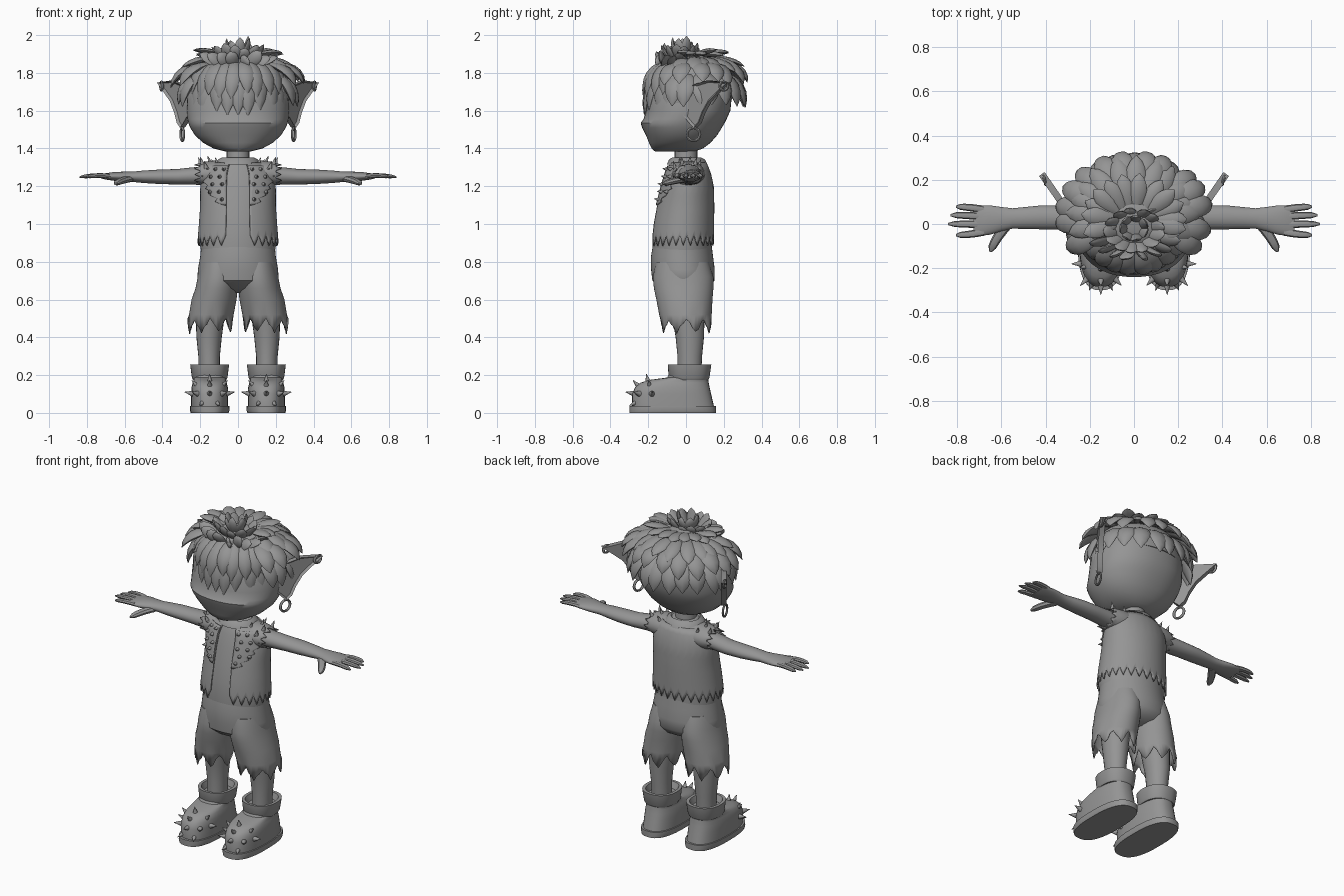
import bpy, bmesh, math, random
from math import cos, sin, pi, radians
from mathutils import Vector as V

random.seed(4)
if "Cube" in bpy.data.objects:
    bpy.data.objects.remove(bpy.data.objects["Cube"])

clay = bpy.data.materials.new("plain grey")
clay.use_nodes = True
GREY = (0.3, 0.3, 0.3, 1)
clay.diffuse_color = GREY
clay.node_tree.nodes["Principled BSDF"].inputs["Base Color"].default_value = GREY
parts = []


def make(name, bm, mirror=False, solid=0):
    bmesh.ops.recalc_face_normals(bm, faces=bm.faces)
    mesh = bpy.data.meshes.new(name)
    bm.to_mesh(mesh)
    bm.free()
    mesh.materials.append(clay)
    ob = bpy.data.objects.new(name, mesh)
    bpy.context.collection.objects.link(ob)
    if solid:
        ob.modifiers.new("thickness", 'SOLIDIFY').thickness = solid
    if mirror:
        ob.modifiers.new("mirror", 'MIRROR').use_mirror_merge = False
    parts.append(ob)


def loft(bm, rings, closed=True, cap0=True, cap1=True):
    rows = [[bm.verts.new(p) for p in r] for r in rings]
    n = len(rows[0])
    for a, b in zip(rows, rows[1:]):
        for i in range(n if closed else n - 1):
            j = (i + 1) % n
            bm.faces.new((a[i], a[j], b[j], b[i]))
    if cap0:
        bm.faces.new(rows[0])
    if cap1:
        bm.faces.new(rows[-1])


def oval(z, cx, y0, y1, rx, n=48, p=2.0):
    """Horizontal superellipse from y0 to y1."""
    def s(v):
        return math.copysign(abs(v) ** (2 / p), v)
    angles = [2 * pi * i / n for i in range(n)]
    return [V((cx + rx * s(cos(a)), (y0 + y1) / 2 + (y1 - y0) / 2 * s(sin(a)), z)) for a in angles]


def cross(x, cy, cz, ry, rz, n=24):
    """Upright ellipse across the arm."""
    return [V((x, cy + ry * cos(2 * pi * i / n), cz + rz * sin(2 * pi * i / n))) for i in range(n)]


def zigzag(i, period):
    return abs((i % period) / period * 2 - 1)


LEAF = (0.4, 0.75, 0.97, 1, 0.88, 0.6, 0.05)
ROUND = (1, 1, 1, 0.95, 0.9, 0.8, 0.3)


def strand(bm, p0, p1, p2, width, flat, out, shape=LEAF, sides=8):
    """Tapered lock or finger along a bent path."""
    rings = []
    for k, w in enumerate(shape):
        t = k / (len(shape) - 1)
        c = p0 * (1 - t) ** 2 + p1 * 2 * t * (1 - t) + p2 * t * t
        tan = ((p1 - p0) * (1 - t) + (p2 - p1) * t).normalized()
        side = tan.cross(out).normalized()
        up = side.cross(tan)
        rings.append([c + (side * cos(2 * pi * i / sides) + up * flat * sin(2 * pi * i / sides)) * width * w
                      for i in range(sides)])
    loft(bm, rings)


def spike(bm, pos, direction, r=0.014, h=0.05):
    m = direction.to_track_quat('Z', 'Y').to_matrix().to_4x4()
    m.translation = pos + direction * h * 0.35
    bmesh.ops.create_cone(bm, cap_ends=True, segments=10, radius1=r, radius2=0.001, depth=h, matrix=m)


# Head and neck
bm = bmesh.new()
loft(bm, [oval(z, 0, a, b, rx, 48, 2.2) for z, rx, a, b in (
    (1.385, .07, -.165, .05), (1.4, .13, -.182, .09), (1.43, .185, -.196, .13), (1.47, .228, -.212, .165),
    (1.51, .253, -.232, .19), (1.535, .263, -.24, .205), (1.555, .268, -.225, .215), (1.6, .273, -.212, .235),
    (1.7, .268, -.2, .245), (1.8, .225, -.15, .22), (1.87, .15, -.08, .16), (1.9, .04, .01, .07))])
make("head", bm)
bm = bmesh.new()
loft(bm, [oval(z, 0, -r, r, r, 24) for z, r in ((1.28, .07), (1.34, .06), (1.45, .06))])
make("neck", bm)

# Hair: rows of pointed locks around the scalp
bm = bmesh.new()
ROWS = (  # count, first and last angle, centre y, root, tip, width
    (11, -160, -20, .04, (.17, .15, 1.85), (.27, .262, 1.59), .05),
    (10, -154, -26, .04, (.15, .15, 1.86), (.275, .268, 1.68), .045),
    (15, -25, 205, .04, (.2, .16, 1.80), (.32, .275, 1.63), .055),
    (14, -30, 210, .04, (.18, .14, 1.85), (.36, .29, 1.74), .05),
    (13, -20, 200, .04, (.13, .08, 1.88), (.31, .27, 1.82), .045),
    (12, -15, 195, .02, (.08, .04, 1.89), (.24, .21, 1.91), .04),
    (18, -180, 160, -.04, (.08, .07, 1.83), (.22, .12, 1.9), .035),
    (13, -180, 152, -.03, (.05, .04, 1.85), (.14, .10, 1.95), .032),
    (7, -180, 130, -.02, (.02, .02, 1.87), (.06, .05, 1.985), .028))
for n, a0, a1, cy, root, tip, width in ROWS:
    for i in range(n):
        a = radians(a0 + (a1 - a0) * i / (n - 1) + random.uniform(-4, 4))
        p0, p2 = (V((r[0] * cos(a), cy + r[1] * sin(a), r[2])) for r in (root, tip))
        p2.z += random.uniform(-.02, .015)
        out = V((cos(a), sin(a), .7)).normalized()
        p1 = (p0 + p2) / 2 + out * (.07 if tip[2] < 1.8 else .03)
        strand(bm, p0, p1, p2, width, .38, out)
make("hair_locks", bm)
bm = bmesh.new()
loft(bm, [oval(z, 0, a, b, rx) for z, rx, a, b in (
    (1.68, .272, -.205, .25), (1.76, .262, -.195, .25), (1.83, .22, -.15, .22),
    (1.88, .15, -.09, .16), (1.91, .05, -.02, .08))])
make("hair_cap", bm)

# Pointed ears with a sunken inner face
bm = bmesh.new()
outline = ((-.03, 1.71), (.04, 1.74), (.12, 1.76), (.25, 1.748), (.19, 1.70), (.13, 1.65),
           (.09, 1.59), (.065, 1.535), (.035, 1.51), (.01, 1.53), (-.03, 1.57))
shift = V((.025, -.018, 0))
back = [V((.262 + .57 * u, .03 + .82 * u, z)) for u, z in outline]
loft(bm, [back, [p + shift for p in back]])
bm.faces.ensure_lookup_table()
bmesh.ops.recalc_face_normals(bm, faces=bm.faces)
bmesh.ops.inset_individual(bm, faces=[bm.faces[-1]], thickness=.011, depth=-.012)
make("ear", bm, True)

# Ear rings
bm = bmesh.new()
for c, big in ((V((.295, .04, 1.475)), .034), (V((.405, .2, 1.73)), .022)):
    hoop = []
    for i in range(25):
        a = 2 * pi * i / 24
        d = V((.25 * cos(a), cos(a), sin(a)))
        hoop.append([c + d * (big + .007 * cos(b)) + V((.007 * sin(b), 0, 0))
                     for b in (2 * pi * k / 8 for k in range(8))])
    loft(bm, hoop, cap0=False, cap1=False)
make("earring", bm, True)

# Torso surface shared by shirt, vest, lapels and studs
TORSO = ((.82, .19, -.175, .14), (.9, .203, -.178, .135), (1, .195, -.167, .137), (1.1, .188, -.148, .138),
         (1.2, .188, -.122, .135), (1.27, .178, -.1, .12), (1.32, .14, -.08, .1), (1.35, .07, -.06, .075))


def torso(z, a, off=0.0):
    for lo, hi in zip(TORSO, TORSO[1:]):
        if z <= hi[0]:
            break
    t = (z - lo[0]) / (hi[0] - lo[0])
    rx, y0, y1 = (lo[k] + (hi[k] - lo[k]) * t for k in (1, 2, 3))
    return V(((rx + off) * cos(a), (y0 + y1) / 2 + ((y1 - y0) / 2 + off) * sin(a), z))


bm = bmesh.new()
loft(bm, [[torso(r[0], 2 * pi * i / 48) for i in range(48)] for r in TORSO])
make("shirt", bm)

# Open vest with a torn hem
bm = bmesh.new()
COLS = 97
rings = []
for k in range(13):
    ring = []
    for i in range(COLS):
        a = radians(-72 + 324 * i / (COLS - 1))
        hem = .885 + .055 * zigzag(i, 4)
        ring.append(torso(hem + (1.325 - hem) * k / 12, a, .012))
    rings.append(ring)
loft(bm, rings, False, False, False)
make("vest", bm, solid=.008)

# Torn sleeve caps
bm = bmesh.new()
rings = [cross(x, .012, 1.265, ry, rz, 40) for x, ry, rz in
         ((.07, .085, .07), (.13, .088, .07), (.18, .082, .064), (.2, .076, .058))]
rings.append([p + V((.035 * zigzag(i, 4) - .005, 0, 0)) for i, p in enumerate(cross(.2, .012, 1.262, .074, .056, 40))])
loft(bm, rings, cap1=False)
make("sleeve_cap", bm, True, .006)

# Studded lapels
bm = bmesh.new()
rings = []
for k in range(13):
    z = 1.1 + .21 * k / 12
    edge = -68 + 5 * k + 9 * (k % 2)
    rings.append([torso(z, radians(-72 + (edge + 72) * i / 8), .02) for i in range(9)])
loft(bm, rings, False, False, False)
make("lapel", bm, True, .006)
bm = bmesh.new()
for row, z in enumerate((1.13, 1.17, 1.21, 1.25, 1.29)):
    for i in range(1 + (row + 1) // 2):
        a = radians(-66 + 17 * i + 5 * (row % 2))
        spike(bm, torso(z, a, .02), V((.4 * cos(a), sin(a), .15)).normalized(), .012, .028)
for x, y in ((.11, -.03), (.15, .02), (.19, -.02), (.2, .05), (.13, .07), (.17, -.06)):
    spike(bm, V((x, y, 1.328 - 5 * (y - .012) ** 2)), V((.3, y * 4, 1)).normalized(), .012, .04)
make("vest_studs", bm, True)

# Collar
bm = bmesh.new()
loft(bm, [oval(z, 0, -r * .85, r * .95, r) for z, r in ((1.315, .12), (1.342, .105), (1.352, .085), (1.34, .07))],
     cap0=False, cap1=False)
make("collar", bm)

# Arms and hands
bm = bmesh.new()
loft(bm, [cross(*r) for r in (
    (.12, .015, 1.26, .065, .055), (.22, .02, 1.255, .056, .047), (.32, .03, 1.25, .055, .041),
    (.42, .03, 1.25, .054, .038), (.5, .027, 1.25, .049, .033), (.55, .025, 1.25, .046, .028),
    (.6, .022, 1.25, .055, .027), (.65, .018, 1.252, .066, .024), (.7, .015, 1.252, .07, .017),
    (.725, .012, 1.252, .064, .01))])
for y0, y1, tip in ((.065, .078, .805), (.033, .04, .83), (-.002, 0, .84), (-.036, -.05, .805)):
    strand(bm, V((.68, y0, 1.253)), V((.75, y1, 1.262)), V((tip, y1, 1.248)), .017, .75, V((0, 0, 1)), ROUND)
strand(bm, V((.57, 0, 1.24)), V((.625, -.06, 1.23)), V((.65, -.125, 1.212)), .023, .8, V((0, 0, 1)), ROUND)
make("arm", bm, True)

# Trousers with torn legs
bm = bmesh.new()
loft(bm, [oval(z, 0, a, b, rx) for z, rx, a, b in (
    (.635, .12, -.06, .05), (.66, .19, -.13, .12), (.7, .216, -.178, .15), (.76, .212, -.185, .152),
    (.83, .2, -.185, .143), (.885, .195, -.176, .136))])
make("trouser_hips", bm)
bm = bmesh.new()
hem = [p + V((0, 0, .075 * zigzag(i, 6) + random.uniform(-.01, .01)))
       for i, p in enumerate(oval(.425, .148, -.132, .135, .12))]
loft(bm, [hem] + [oval(z, cx, a, b, rx) for z, cx, rx, a, b in (
    (.52, .141, .118, -.142, .136), (.6, .127, .119, -.157, .14), (.66, .113, .112, -.17, .145),
    (.72, .105, .108, -.175, .145), (.8, .1, .095, -.16, .12))], cap0=False)
make("trouser_leg", bm, True, .006)

# Legs
bm = bmesh.new()
loft(bm, [oval(z, cx, a, b, rx, 24) for z, cx, rx, a, b in (
    (.18, .152, .055, -.045, .08), (.3, .153, .057, -.045, .085), (.4, .153, .067, -.055, .095), (.55, .145, .08, -.08, .1))])
make("leg", bm, True)

# Boots with sole, cuff and toe spikes
bm = bmesh.new()
loft(bm, [oval(z, .15, a, b, rx, 40, 2.5) for z, rx, a, b in (
    (.035, .098, -.285, .148), (.1, .098, -.285, .133), (.135, .096, -.27, .125), (.16, .09, -.24, .12),
    (.175, .085, -.19, .118), (.187, .085, -.1, .115), (.22, .085, -.08, .112))])
make("boot", bm, True)
bm = bmesh.new()
loft(bm, [oval(z, .15, -.3, .16, rx, 40, 2.6) for z, rx in ((0, .1), (.012, .105), (.036, .104))])
make("boot_sole", bm, True)
bm = bmesh.new()
loft(bm, [oval(z, .15, a, b, rx, 40, 2.3) for z, rx, a, b in (
    (.175, .088, -.085, .118), (.185, .094, -.092, .124), (.255, .103, -.096, .134), (.255, .085, -.08, .115),
    (.215, .07, -.06, .1))])
make("boot_cuff", bm, True)
bm = bmesh.new()
SPIKES = [(az, 12) for az in (0, -45, -90, -135, -180)] + [(az, 45) for az in (-10, -90, -170)] + [
    (-65, -22), (-115, -22), (-90, 78), (60, 40), (120, 40)]
for az, el in SPIKES:
    a, e = radians(az), radians(el)
    d = V((cos(a) * cos(e), sin(a) * cos(e), sin(e)))
    spike(bm, V((.15, -.18, .085)) + V((d.x * .097, d.y * .104, d.z * .085)), d, .016, .046)
make("boot_spikes", bm, True)

bpy.ops.object.select_all(action='DESELECT')
for ob in parts:
    ob.select_set(True)
bpy.context.view_layer.objects.active = parts[0]
bpy.ops.object.shade_smooth_by_angle(angle=radians(40))
